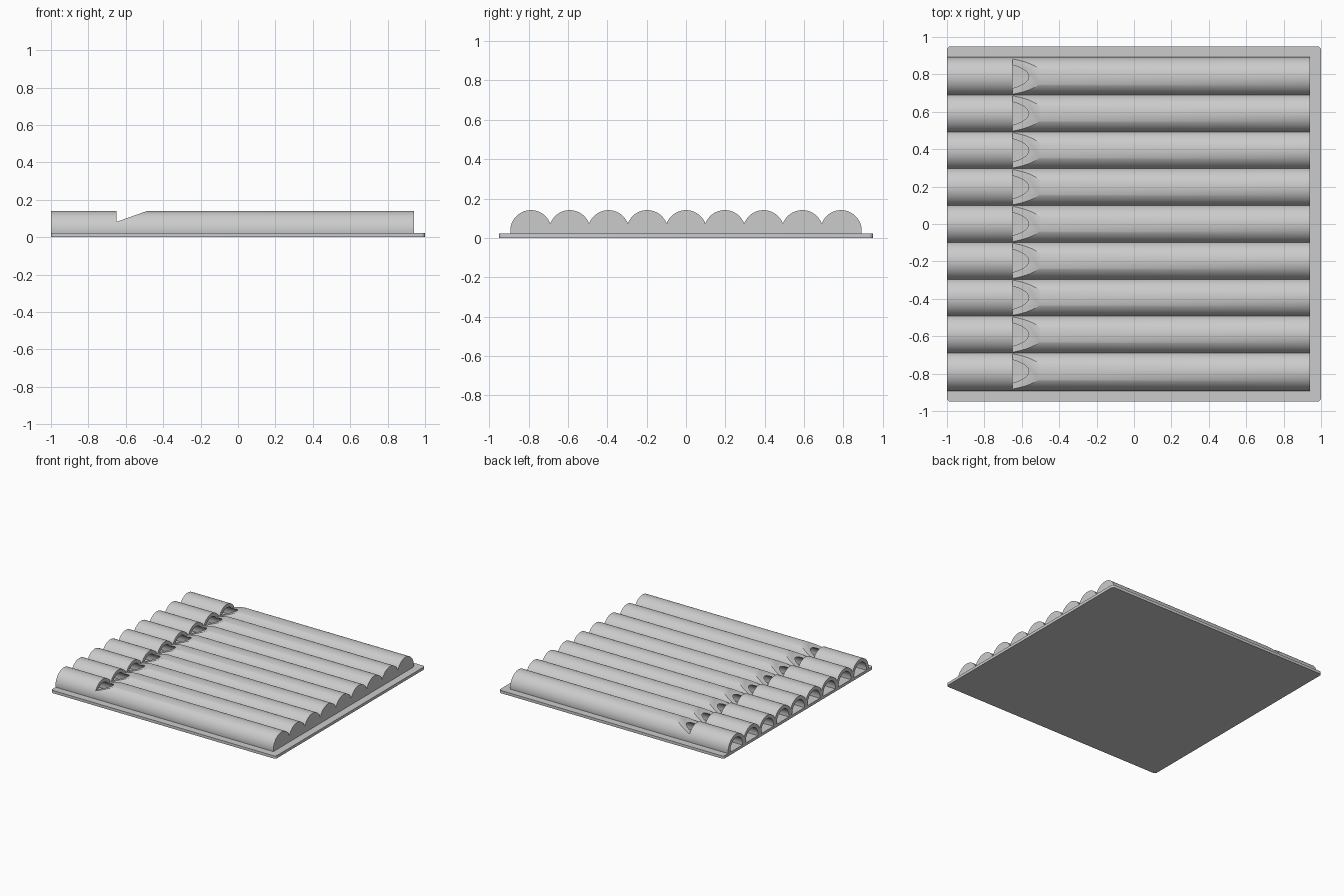
import bpy, bmesh, math

if "Cube" in bpy.data.objects:
    bpy.data.objects.remove(bpy.data.objects["Cube"], do_unlink=True)

COUNT, PITCH = 9, 0.197
RADIUS, BORE, AXIS_Z, FLOOR = 0.105, 0.077, 0.036, 0.022
CENTRES = [(i - (COUNT - 1) / 2) * PITCH for i in range(COUNT)]

grey = bpy.data.materials.new("light grey")
grey.use_nodes = True
grey.diffuse_color = (0.6, 0.6, 0.6, 1)
grey.node_tree.nodes["Principled BSDF"].inputs["Base Color"].default_value = grey.diffuse_color


def prism(name, profiles, place, start, end):
    """Extrude closed 2D profiles from start to end; place maps (u, v, depth) to 3D."""
    bm = bmesh.new()
    for pts in profiles:
        a = [bm.verts.new(place(u, v, start)) for u, v in pts]
        b = [bm.verts.new(place(u, v, end)) for u, v in pts]
        bm.faces.new(a)
        bm.faces.new(b[::-1])
        for i in range(len(pts)):
            j = (i + 1) % len(pts)
            bm.faces.new((a[j], a[i], b[i], b[j]))
    bmesh.ops.recalc_face_normals(bm, faces=bm.faces)
    mesh = bpy.data.meshes.new(name)
    bm.to_mesh(mesh)
    bm.free()
    mesh.materials.append(grey)
    obj = bpy.data.objects.new(name, mesh)
    bpy.context.collection.objects.link(obj)
    return obj


def arc(centre, radius, start, end, steps):
    return [(centre + radius * math.cos(t), AXIS_Z + radius * math.sin(t))
            for t in (start + (end - start) * i / steps for i in range(steps + 1))]


def along_x(u, v, d):
    return (d, u, v)


def along_y(u, v, d):
    return (u, d, v)


# Base plate with rounded corners
base = prism("base_plate", [[(-1, -0.95), (1, -0.95), (1, 0.95), (-1, 0.95)]],
             lambda u, v, d: (u, v, d), 0, FLOOR)
bm = bmesh.new()
bm.from_mesh(base.data)
corners = [e for e in bm.edges if abs(e.verts[0].co.z - e.verts[1].co.z) > 0.01]
bmesh.ops.bevel(bm, geom=corners, offset=0.02, segments=6, profile=0.5, affect='EDGES')
bm.to_mesh(base.data)
bm.free()

# Row of merged pipes: one scalloped profile, arcs meeting in the valleys
valley = math.acos(PITCH / 2 / RADIUS)
dip = -math.asin((AXIS_Z - FLOOR) / RADIUS)
scallops = []
for i, c in enumerate(CENTRES):
    start = math.pi - (dip if i == 0 else valley)
    end = dip if i == COUNT - 1 else valley
    pts = arc(c, RADIUS, start, end, 32)
    scallops += pts if i == 0 else pts[1:]
pipes = prism("pipe_row", [scallops], along_x, -1, 0.94)

# Hollow bores, open at one end
bores = prism("bore_cutter",
              [[(c + BORE, 0.01)] + arc(c, BORE, 0, math.pi, 32) + [(c - BORE, 0.01)]
               for c in CENTRES], along_x, -1.1, 0.9)

# Sloped mouths: upright at one side, ramp at the other
mouths = prism("mouth_cutter", [[(-0.65, 0.082), (-0.43, 0.16), (-0.65, 0.16)]],
               along_y, -1.1, 1.1)

for cutter in (bores, mouths):
    mod = pipes.modifiers.new(cutter.name, 'BOOLEAN')
    mod.operation = 'DIFFERENCE'
    mod.solver = 'EXACT'
    mod.object = cutter
    cutter.hide_render = True
    cutter.hide_set(True)

# Bake the cuts, then smooth the curved faces
bpy.context.view_layer.update()
cut = bpy.data.meshes.new_from_object(pipes.evaluated_get(bpy.context.evaluated_depsgraph_get()))
pipes.modifiers.clear()
pipes.data = cut
for cutter in (bores, mouths):
    bpy.data.objects.remove(cutter, do_unlink=True)
for obj in (base, pipes):
    bpy.ops.object.select_all(action='DESELECT')
    obj.select_set(True)
    bpy.context.view_layer.objects.active = obj
    bpy.ops.object.shade_smooth_by_angle(angle=math.radians(30))
